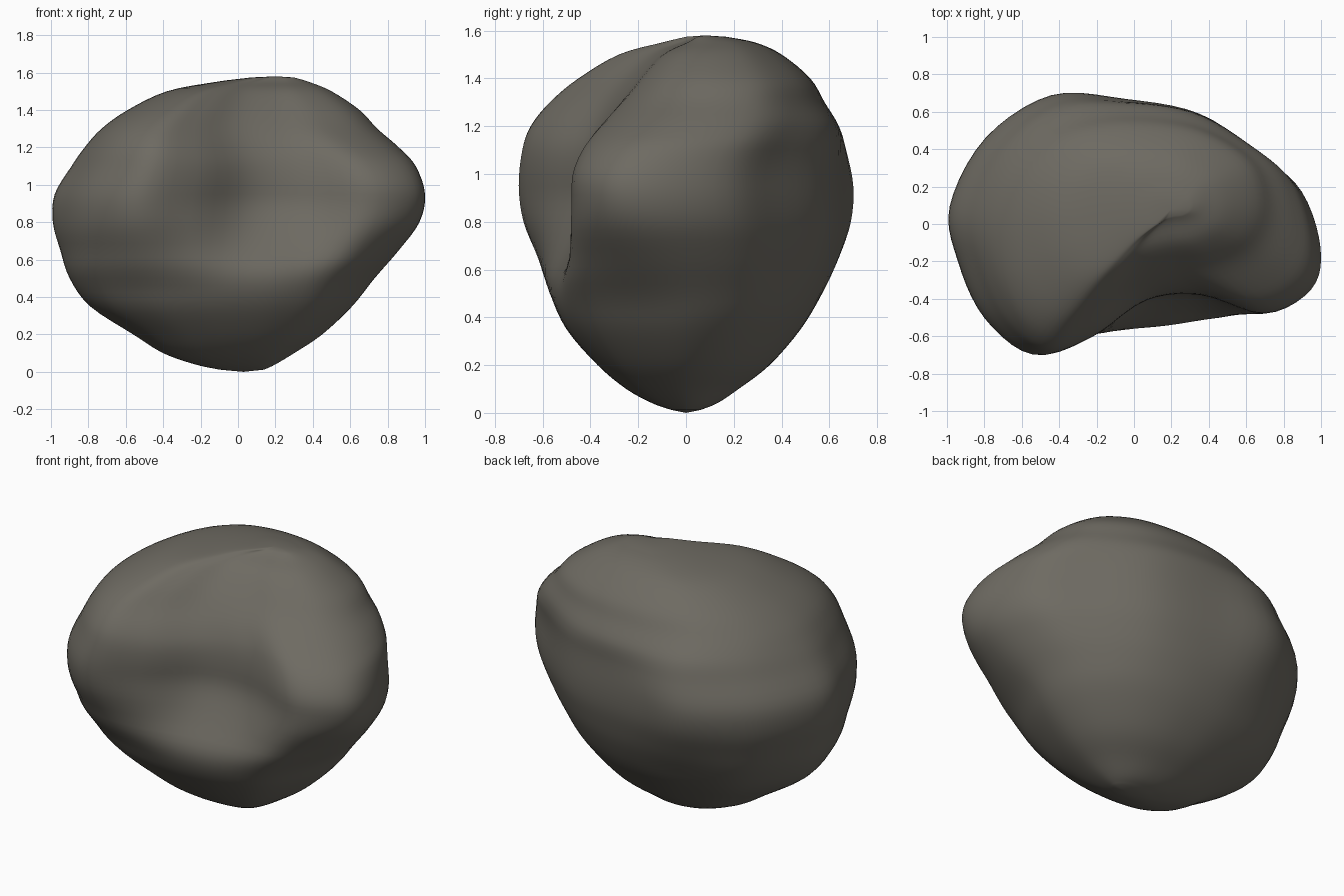
import bpy, bmesh
from mathutils import Vector

if "Cube" in bpy.data.objects:
    bpy.data.objects.remove(bpy.data.objects["Cube"])

# Key outlines seen from above, matched point by point (counter-clockwise from +x)
LOW = [(.66, 0), (.6, .2), (.45, .36), (.25, .47), (0, .52), (-.3, .5), (-.6, .38), (-.8, .12),
       (-.82, -.1), (-.72, -.32), (-.5, -.47), (-.25, -.53), (0, -.54), (.25, -.51), (.46, -.42), (.6, -.22)]
MID = [(1, -.12), (.9, .18), (.68, .38), (.35, .6), (-.05, .68), (-.45, .7), (-.8, .47), (-.99, .1),
       (-.94, -.2), (-.8, -.5), (-.55, -.69), (-.25, -.6), (.05, -.4), (.35, -.37), (.7, -.47), (.95, -.34)]
HIGH = [(.65, .1), (.6, .3), (.42, .44), (.2, .51), (-.1, .52), (-.35, .45), (-.52, .28), (-.59, .05),
        (-.56, -.2), (-.46, -.38), (-.33, -.45), (-.18, -.38), (0, -.26), (.2, -.2), (.4, -.17), (.58, -.07)]

# Silhouette: z, x min, x max, y min, y max
SIZE = [(.012, -.1, .14, -.06, .06), (.04, -.23, .2, -.14, .13), (.1, -.4, .3, -.25, .22),
        (.2, -.56, .45, -.37, .35), (.35, -.79, .61, -.5, .48), (.5, -.9, .73, -.57, .57),
        (.65, -.95, .86, -.62, .64), (.8, -.99, .97, -.68, .69), (.95, -.98, 1, -.7, .7),
        (1.1, -.89, .95, -.685, .67), (1.2, -.82, .86, -.65, .64), (1.3, -.73, .745, -.57, .58),
        (1.4, -.59, .65, -.45, .52), (1.5, -.38, .5, -.28, .4), (1.55, -.12, .38, -.1, .29),
        (1.574, .07, .3, 0, .17)]


def spline(points, i, t):
    """Catmull-Rom point between i and i + 1."""
    a, b, c, d = points[i - 1], points[i], points[i + 1], points[i + 2]
    return b + 0.5 * t * (c - a + t * (2 * a - 5 * b + 4 * c - d + t * (3 * (b - c) + d - a)))


def closed_curve(points, steps):
    p = [Vector(q) for q in points]
    p += p[:3]
    return [spline(p, i, s / steps) for i in range(1, len(points) + 1) for s in range(steps)]


def open_curve(points, steps):
    p = [Vector(q) for q in points]
    p = [2 * p[0] - p[1]] + p + [2 * p[-1] - p[-2]]
    out = [spline(p, i, s / steps) for i in range(1, len(p) - 2) for s in range(steps)]
    return out + [p[-2]]


def fit(v, lo, hi, new_lo, new_hi):
    return new_lo + (v - lo) / (hi - lo) * (new_hi - new_lo)


def blend(z, z0, z1):
    t = min(1, max(0, (z - z0) / (z1 - z0)))
    return t * t * (3 - 2 * t)


# Boulder: blended outlines fitted to the silhouette at each height
low, mid, high = (closed_curve(k, 5) for k in (LOW, MID, HIGH))
bm = bmesh.new()
rings = []
for z, x0, x1, y0, y1 in open_curve(SIZE, 4):
    a, b = blend(z, .4, .95), blend(z, .95, 1.38)
    ring = [l.lerp(m, a).lerp(h, b) for l, m, h in zip(low, mid, high)]
    xs, ys = [p.x for p in ring], [p.y for p in ring]
    rings.append([bm.verts.new((fit(p.x, min(xs), max(xs), x0, x1),
                                fit(p.y, min(ys), max(ys), y0, y1), z)) for p in ring])
n = len(low)
for r, s in zip(rings, rings[1:]):
    for i in range(n):
        j = (i + 1) % n
        bm.faces.new((r[i], r[j], s[j], s[i]))
# Bottom and top tips
bottom, top = bm.verts.new((.03, 0, 0)), bm.verts.new((.2, .08, 1.58))
for i in range(n):
    j = (i + 1) % n
    bm.faces.new((bottom, rings[0][j], rings[0][i]))
    bm.faces.new((top, rings[-1][i], rings[-1][j]))
bmesh.ops.recalc_face_normals(bm, faces=bm.faces)
for f in bm.faces:
    f.smooth = True

mesh = bpy.data.meshes.new("boulder")
bm.to_mesh(mesh)
bm.free()
boulder = bpy.data.objects.new("boulder", mesh)
bpy.context.collection.objects.link(boulder)

stone = bpy.data.materials.new("dark warm grey stone")
stone.diffuse_color = (.155, .145, .122, 1)
stone.use_nodes = True
stone.node_tree.nodes["Principled BSDF"].inputs["Base Color"].default_value = stone.diffuse_color
mesh.materials.append(stone)
